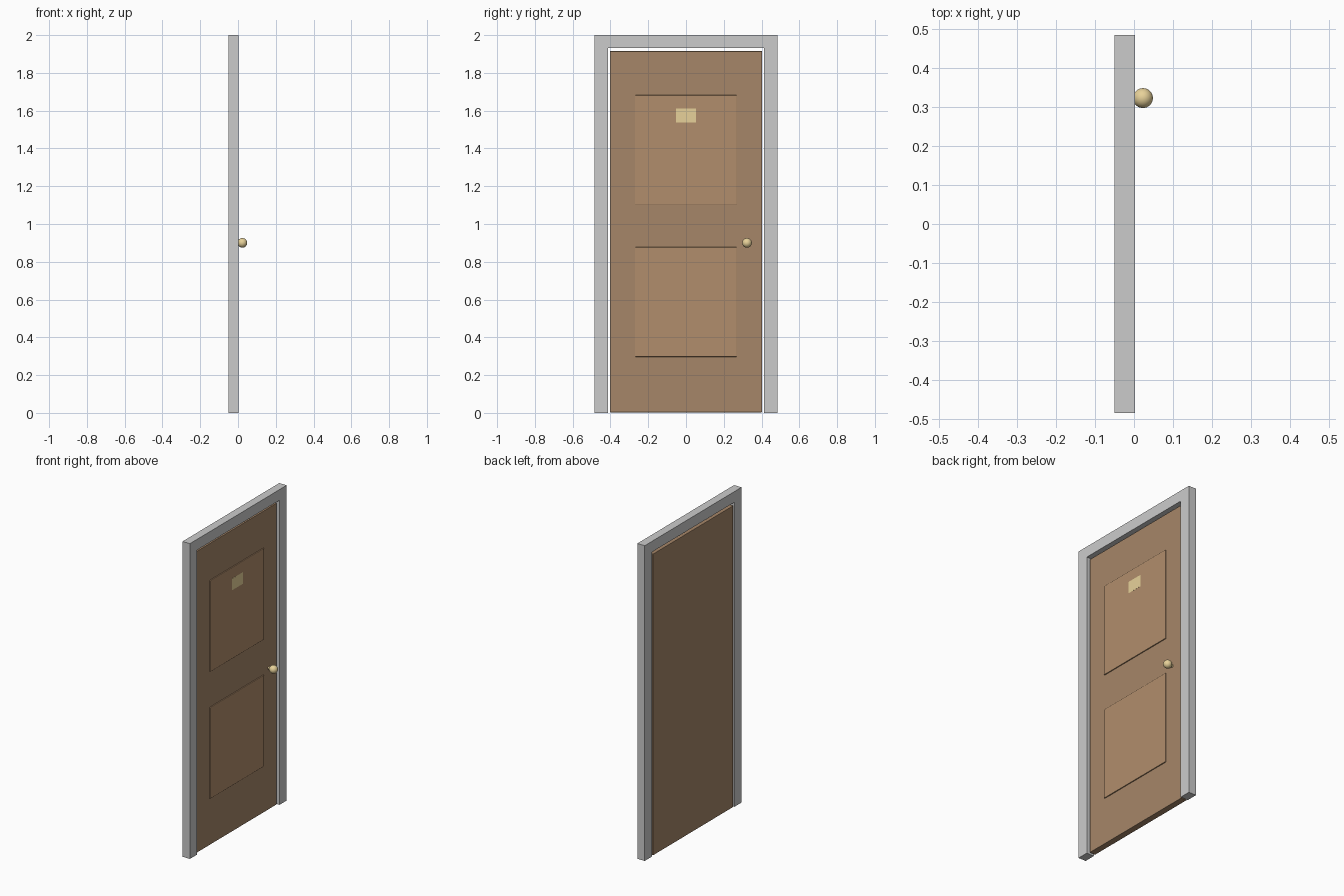
import bpy
import bmesh
import math

if "Cube" in bpy.data.objects:
    bpy.data.objects.remove(bpy.data.objects["Cube"])


def material(name, rgb):
    m = bpy.data.materials.new(name)
    m.diffuse_color = (*rgb, 1)
    m.use_nodes = True
    m.node_tree.nodes["Principled BSDF"].inputs["Base Color"].default_value = m.diffuse_color
    return m


brown = material("door_wood", (0.38, 0.24, 0.14))
light_brown = material("panel_wood", (0.44, 0.27, 0.15))
brass = material("brass", (0.80, 0.64, 0.32))


def box(name, lo, hi, mat, bevel=0.0):
    bpy.ops.mesh.primitive_cube_add(size=1, location=[(a + b) / 2 for a, b in zip(lo, hi)])
    ob = bpy.context.object
    ob.name = name
    ob.scale = [b - a for a, b in zip(lo, hi)]
    bpy.ops.object.transform_apply(location=False, rotation=False, scale=True)
    ob.data.materials.append(mat)
    if bevel:
        mod = ob.modifiers.new("bevel", 'BEVEL')
        mod.width = bevel
        mod.segments = 2
    return ob


# Frame: upside-down U profile extruded through the wall thickness
FRAME_BACK, FRAME_FRONT = -0.05, 0.002
outline = [(-0.485, 0), (-0.485, 2), (0.485, 2), (0.485, 0),
           (0.413, 0), (0.413, 1.932), (-0.413, 1.932), (-0.413, 0)]
bm = bmesh.new()
face = bm.faces.new([bm.verts.new((FRAME_BACK, y, z)) for y, z in outline])
ext = bmesh.ops.extrude_face_region(bm, geom=[face])
bmesh.ops.translate(bm, vec=(FRAME_FRONT - FRAME_BACK, 0, 0),
                    verts=[g for g in ext["geom"] if isinstance(g, bmesh.types.BMVert)])
bmesh.ops.recalc_face_normals(bm, faces=bm.faces)
mesh = bpy.data.meshes.new("door_frame")
bm.to_mesh(mesh)
bm.free()
bpy.context.collection.objects.link(bpy.data.objects.new("door_frame", mesh))

# Door leaf, flush at the back and slightly recessed at the front
DOOR_FRONT = -0.01
box("door_leaf", (-0.05, -0.402, 0.003), (DOOR_FRONT, 0.402, 1.915), brown, 0.002)

# Two raised panels
PANEL_FRONT = DOOR_FRONT + 0.006
for name, z0, z1 in (("lower_panel", 0.297, 0.877), ("upper_panel", 1.102, 1.682)):
    box(name, (DOOR_FRONT - 0.004, -0.27, z0), (PANEL_FRONT, 0.27, z1), light_brown, 0.003)

# Plain plate set into the upper panel
box("plate", (PANEL_FRONT - 0.003, -0.054, 1.538), (PANEL_FRONT + 0.0006, 0.054, 1.612), brass)

# Knob with a short stem
bpy.ops.mesh.primitive_uv_sphere_add(segments=32, ring_count=16, radius=0.0255,
                                     location=(0.023, 0.323, 0.9))
knob = bpy.context.object
knob.name = "knob"
bpy.ops.mesh.primitive_cylinder_add(vertices=24, radius=0.01, depth=0.02,
                                    location=(-0.003, 0.323, 0.9),
                                    rotation=(0, math.pi / 2, 0))
stem = bpy.context.object
stem.name = "knob_stem"
for ob in (knob, stem):
    ob.data.materials.append(brass)
    bpy.context.view_layer.objects.active = ob
    bpy.ops.object.select_all(action='DESELECT')
    ob.select_set(True)
    bpy.ops.object.shade_smooth_by_angle()
